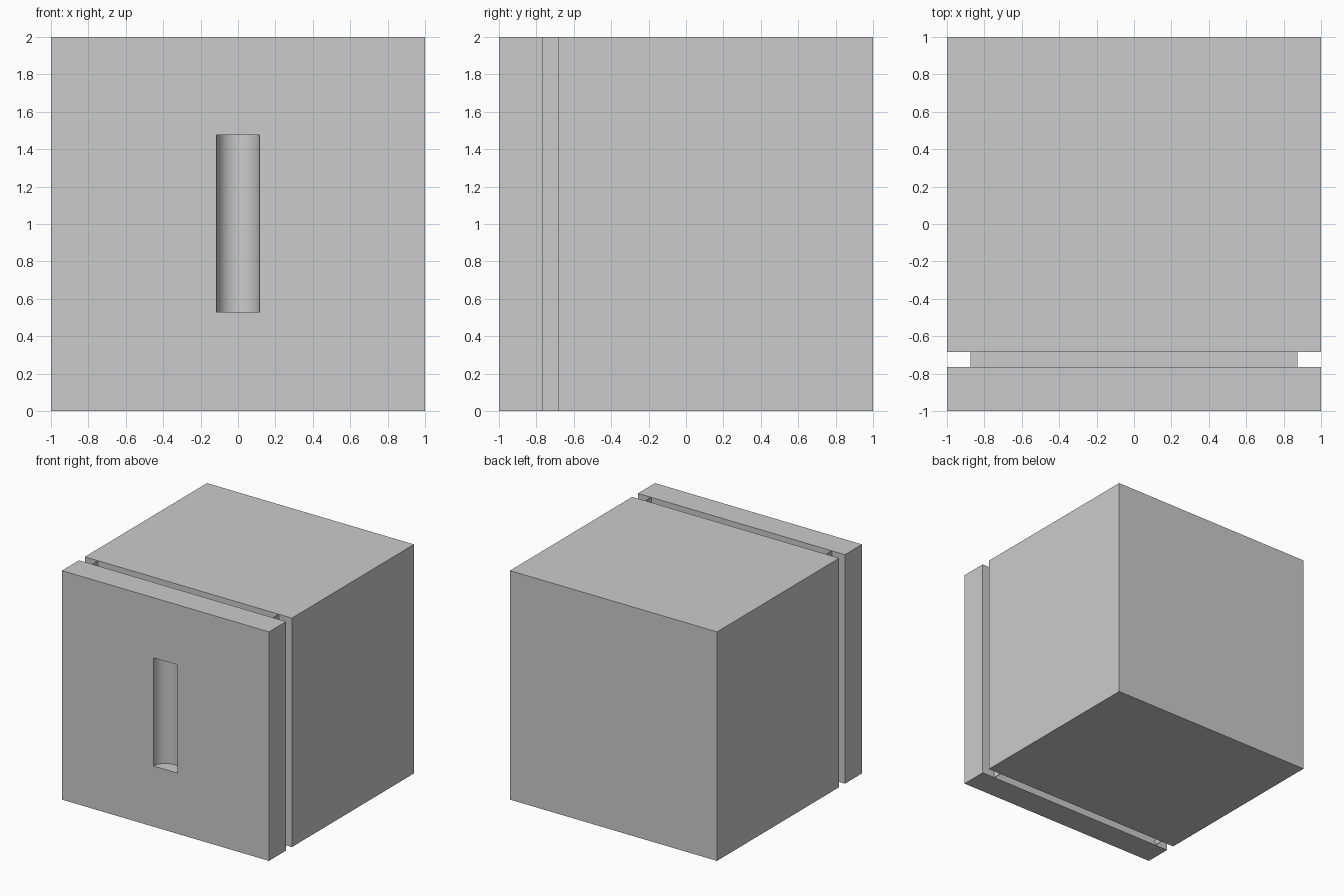
import bpy, math

if "Cube" in bpy.data.objects:
    bpy.data.objects.remove(bpy.data.objects["Cube"])


def box(name, lo, hi):
    """Axis-aligned box between two corners."""
    bpy.ops.mesh.primitive_cube_add(size=1, location=[(a + b) / 2 for a, b in zip(lo, hi)])
    ob = bpy.context.object
    ob.name = name
    ob.scale = [b - a for a, b in zip(lo, hi)]
    bpy.ops.object.transform_apply(location=False, rotation=False, scale=True)
    return ob


DOOR_BACK, BODY_FRONT = -0.765, -0.685

# Cabinet body and door slab
box("cabinet_body", (-1, BODY_FRONT, 0), (1, 1, 2))
door = box("door", (-1, -1, 0), (1, DOOR_BACK, 2))

# Half-round handle recess cut into the door
bpy.ops.mesh.primitive_cylinder_add(vertices=32, radius=0.115, depth=0.945,
                                    location=(0, -1, 1.0025))
cutter = bpy.context.object
cutter.name = "handle_recess_cutter"
cutter.hide_render = True
cut = door.modifiers.new("handle_recess", 'BOOLEAN')
cut.operation = 'DIFFERENCE'
cut.solver = 'EXACT'
cut.object = cutter
bpy.ops.object.select_all(action='DESELECT')
door.select_set(True)
bpy.context.view_layer.objects.active = door
bpy.ops.object.modifier_apply(modifier=cut.name)
bpy.ops.object.shade_smooth_by_angle(angle=math.radians(30))
bpy.data.objects.remove(cutter)

# Seal between door and body: full-height side strips, recessed top and bottom strips
T = 0.004
for side, x in (("left", -0.875), ("right", 0.875 - T)):
    box(f"seal_{side}", (x, DOOR_BACK, 0), (x + T, BODY_FRONT, 2))
for side, z in (("bottom", 0.125), ("top", 1.875 - T)):
    box(f"seal_{side}", (-0.875 + T, DOOR_BACK, z), (0.875 - T, BODY_FRONT, z + T))
